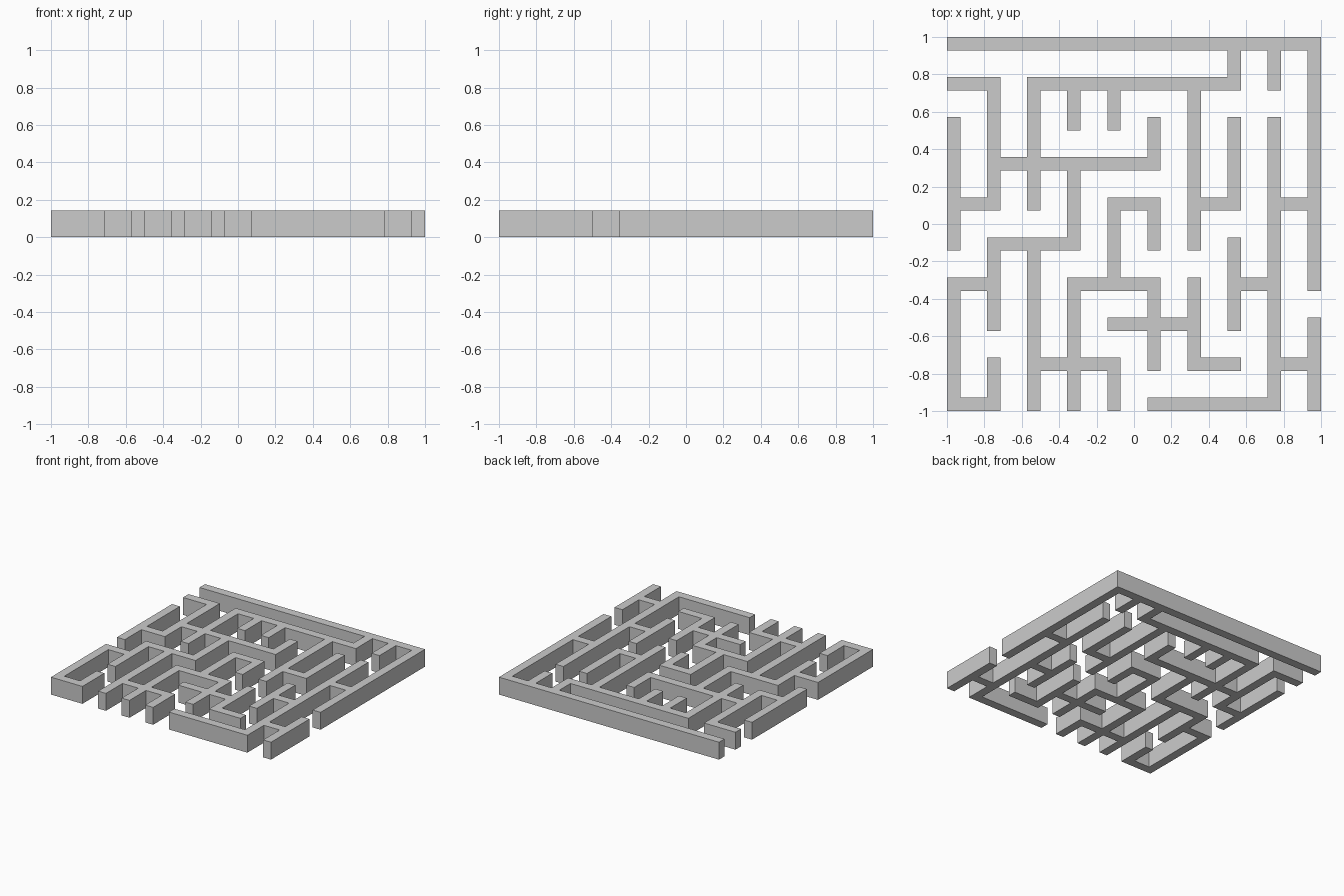
import bpy, bmesh

if "Cube" in bpy.data.objects:
    bpy.data.objects.remove(bpy.data.objects["Cube"])

U = 2 / 28          # wall thickness; corridors are 2U wide
HEIGHT = 2 * U

# Wall runs between maze posts 0..9: line index -> (start, end) pairs
ACROSS = {0: [(0, 1), (5, 8)], 1: [(2, 4), (6, 7), (8, 9)], 2: [(4, 6)],
          3: [(0, 1), (3, 5), (7, 8)], 4: [(1, 3)],
          5: [(0, 1), (4, 5), (6, 7), (8, 9)], 6: [(1, 5)],
          8: [(0, 1), (2, 7)], 9: [(0, 9)]}
ALONG = {0: [(0, 3), (4, 7)], 1: [(0, 1), (2, 4), (5, 8)], 2: [(0, 4), (5, 8)],
         3: [(0, 3), (4, 6), (7, 8)], 4: [(0, 1), (3, 5), (7, 8)],
         5: [(1, 3), (4, 5), (6, 7)], 6: [(1, 3), (4, 8)],
         7: [(2, 4), (5, 7), (8, 9)], 8: [(0, 7), (8, 9)], 9: [(0, 2), (3, 9)]}

# Tiles alternate post (even index) and span between posts (odd index)
tiles = set()
for row, runs in ACROSS.items():
    for a, b in runs:
        tiles |= {(i, 2 * row) for i in range(2 * a, 2 * b + 1)}
for col, runs in ALONG.items():
    for a, b in runs:
        tiles |= {(2 * col, j) for j in range(2 * a, 2 * b + 1)}


def edge(i):
    """Position of the i-th tile boundary."""
    return -1 + U * (3 * (i // 2) + i % 2)


# Floor plan of shared-vertex quads, extruded into one welded wall solid
bm = bmesh.new()
verts = {}


def corner(i, j):
    if (i, j) not in verts:
        verts[i, j] = bm.verts.new((edge(i), edge(j), 0))
    return verts[i, j]


for i, j in sorted(tiles):
    bm.faces.new([corner(i, j), corner(i + 1, j), corner(i + 1, j + 1), corner(i, j + 1)])

plan = bm.faces[:]
top = bmesh.ops.extrude_face_region(bm, geom=plan, use_keep_orig=True)["geom"]
bmesh.ops.translate(bm, vec=(0, 0, HEIGHT),
                    verts=[g for g in top if isinstance(g, bmesh.types.BMVert)])
bmesh.ops.recalc_face_normals(bm, faces=bm.faces[:])

mesh = bpy.data.meshes.new("maze_walls")
bm.to_mesh(mesh)
bm.free()
bpy.context.collection.objects.link(bpy.data.objects.new("maze_walls", mesh))
